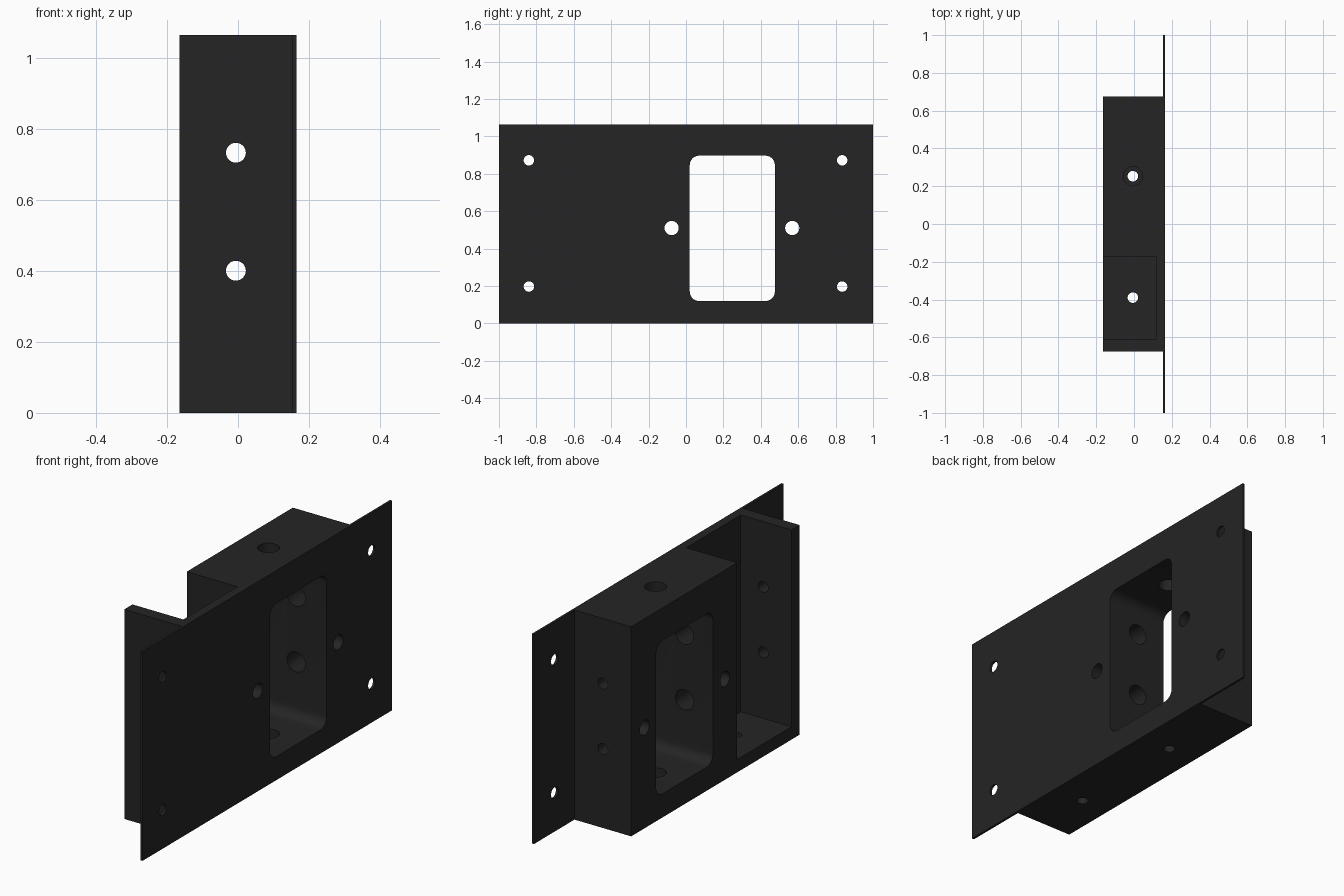
import bpy, bmesh, math
from mathutils import Matrix, Vector

if "Cube" in bpy.data.objects:
    bpy.data.objects.remove(bpy.data.objects["Cube"])

black = bpy.data.materials.new("matte black")
black.diffuse_color = (0.018, 0.018, 0.018, 1)
black.use_nodes = True
black.node_tree.nodes["Principled BSDF"].inputs["Base Color"].default_value = black.diffuse_color


def make(name, bm):
    bmesh.ops.recalc_face_normals(bm, faces=bm.faces)
    me = bpy.data.meshes.new(name)
    bm.to_mesh(me)
    bm.free()
    ob = bpy.data.objects.new(name, me)
    bpy.context.collection.objects.link(ob)
    return ob


def box(name, lo, hi, corner=0):
    """Box from two corners; corner rounds the edges that run along x."""
    lo, hi = Vector(lo), Vector(hi)
    bm = bmesh.new()
    bmesh.ops.create_cube(bm, size=1)
    for v in bm.verts:
        v.co = (lo + hi) / 2 + v.co * (hi - lo)
    if corner:
        edges = [e for e in bm.edges
                 if abs(e.verts[0].co.x - e.verts[1].co.x) > 1e-4]
        bmesh.ops.bevel(bm, geom=edges, offset=corner, segments=8,
                        profile=0.5, affect='EDGES')
    return make(name, bm)


def rod(axis, centre, start, end, radius):
    """Drill bit along an axis; centre gives the other two coordinates."""
    turn = {'x': Matrix.Rotation(math.pi / 2, 4, 'Y'),
            'y': Matrix.Rotation(math.pi / 2, 4, 'X'),
            'z': Matrix.Identity(4)}[axis]
    pos = list(centre)
    pos.insert('xyz'.index(axis), (start + end) / 2)
    bm = bmesh.new()
    bmesh.ops.create_cone(bm, cap_ends=True, segments=32, radius1=radius,
                          radius2=radius, depth=end - start,
                          matrix=Matrix.Translation(pos) @ turn)
    return make("drill", bm)


def cut(ob, cutter):
    bpy.context.view_layer.objects.active = ob
    mod = ob.modifiers.new("cut", 'BOOLEAN')
    mod.operation = 'DIFFERENCE'
    mod.solver = 'EXACT'
    mod.object = cutter
    bpy.ops.object.modifier_apply(modifier=mod.name)
    bpy.data.objects.remove(cutter)


H = 1.063          # overall height
HX = -0.006        # x of the drilled holes
SMALL, LARGE = 0.028, 0.051

plate = box("mounting_plate", (0.153, -1, 0), (0.165, 1, H))
housing = box("housing", (-0.165, -0.675, 0), (0.153, 0.675, H))

# open corner pocket with a thin wall, floor and back
cut(housing, box("pocket", (-0.3, -0.61, 0.065), (0.12, -0.175, 1.3)))

# rounded window and the two screw holes beside it, through both parts
for part in (plate, housing):
    cut(part, box("window", (-0.4, 0.02, 0.12), (0.4, 0.475, 0.897), 0.05))
    for y in (-0.077, 0.568):
        cut(part, rod('x', (y, 0.51), -0.4, 0.4, 0.038))

# corner holes of the plate
for y in (-0.84, 0.835):
    for z in (0.197, 0.872):
        cut(plate, rod('x', (y, z), -0.4, 0.4, SMALL))

# lengthwise holes: wide through the block, narrow through the end walls
for z in (0.4, 0.732):
    cut(housing, rod('y', (HX, z), -0.9, 0.9, SMALL))
    cut(housing, rod('y', (HX, z), -0.3, 0.61, LARGE))

# upright holes: narrow through the floor, wide from the top
for y in (-0.39, 0.253):
    cut(housing, rod('z', (HX, y), -0.2, 0.3, SMALL))
cut(housing, rod('z', (HX, 0.253), 0.065, 1.3, LARGE))

for ob in (plate, housing):
    ob.data.materials.clear()
    ob.data.materials.append(black)
    for p in ob.data.polygons:
        p.material_index = 0
    bpy.ops.object.select_all(action='DESELECT')
    ob.select_set(True)
    bpy.context.view_layer.objects.active = ob
    bpy.ops.object.shade_smooth_by_angle(angle=math.radians(30))
